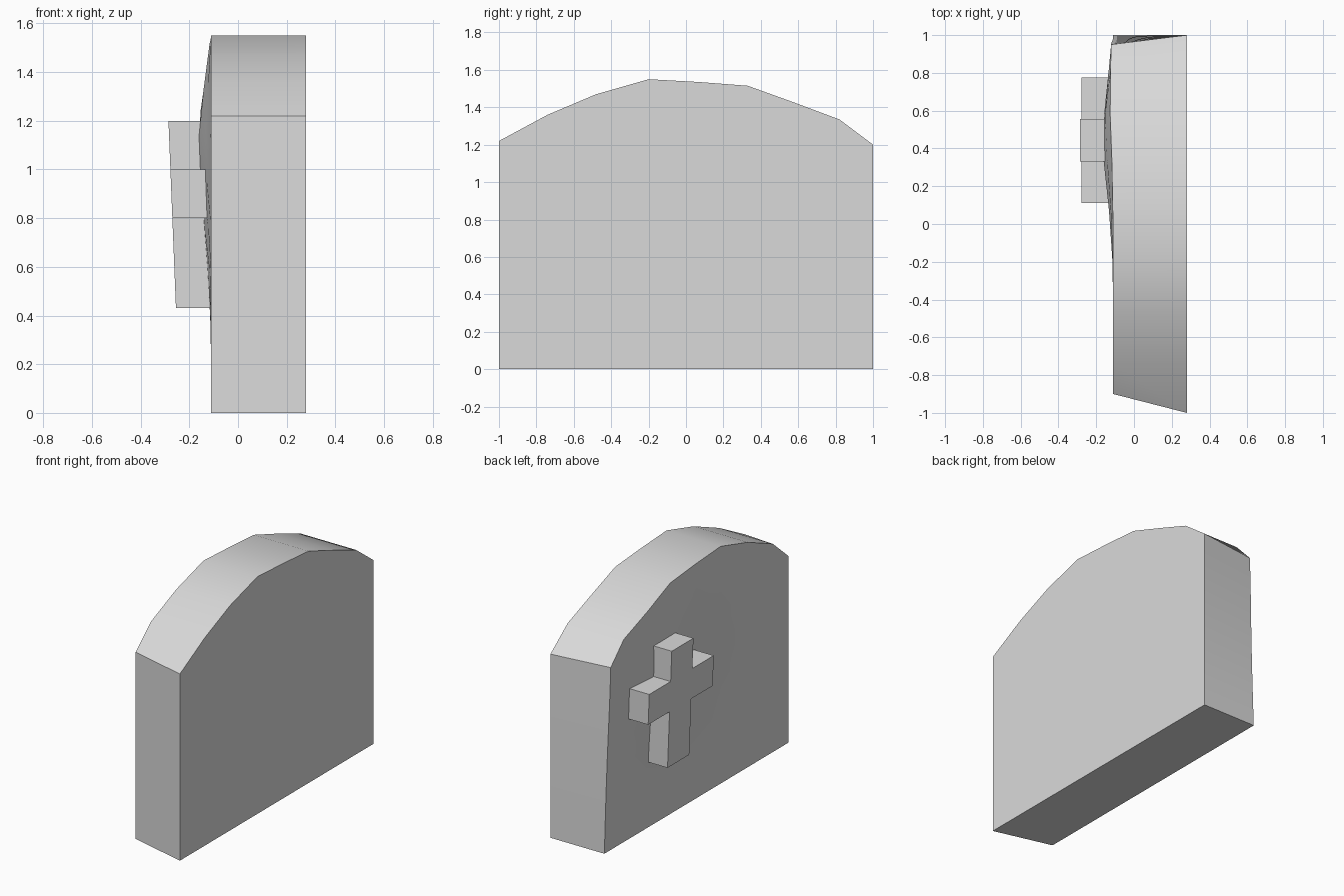
import bpy
import bmesh
import math

cube = bpy.data.objects.get("Cube")
if cube:
    bpy.data.objects.remove(cube, do_unlink=True)

stone = bpy.data.materials.new("light_grey_stone")
stone.use_nodes = True
colour = (0.7, 0.7, 0.7, 1)
stone.diffuse_color = colour
stone.node_tree.nodes["Principled BSDF"].inputs["Base Color"].default_value = colour


def finish(bm, name, smooth):
    bmesh.ops.recalc_face_normals(bm, faces=bm.faces)
    mesh = bpy.data.meshes.new(name)
    bm.to_mesh(mesh)
    bm.free()
    obj = bpy.data.objects.new(name, mesh)
    bpy.context.collection.objects.link(obj)
    mesh.materials.append(stone)
    if smooth:
        bpy.ops.object.select_all(action='DESELECT')
        obj.select_set(True)
        bpy.context.view_layer.objects.active = obj
        bpy.ops.object.shade_smooth_by_angle(angle=math.radians(30))
    return obj


# Headstone slab: two gridded faces joined around the rim
ARCH = [(-1, 1.22), (-0.74, 1.36), (-0.48, 1.47), (-0.2, 1.55), (0.07, 1.535),
        (0.33, 1.515), (0.58, 1.425), (0.82, 1.335), (1, 1.2)]
ROWS = 8


def bulge(y, z):
    spread = 0.5 if z < 1.15 else 0.26
    return 0.055 * math.exp(-((y - 0.45) / 0.4) ** 2 - ((z - 1.15) / spread) ** 2)


def face_grid(bm, carved):
    grid = []
    for i, (y, top) in enumerate(ARCH):
        low_y = high_y = y
        if carved and i == 0:
            low_y = high_y = -0.9
        if carved and i == len(ARCH) - 1:
            high_y = 0.95
        column = []
        for r in range(ROWS + 1):
            t = r / ROWS
            yy, z = low_y + (high_y - low_y) * t, top * t
            x = -0.11 - bulge(yy, z) * min(1, 3 * t) if carved else 0.28
            column.append(bm.verts.new((x, yy, z)))
        grid.append(column)
    for a, b in zip(grid, grid[1:]):
        for r in range(ROWS):
            bm.faces.new((a[r], b[r], b[r + 1], a[r + 1]))
    return grid


def rim(grid):
    bottom = [c[0] for c in grid]
    top = [c[-1] for c in grid]
    return bottom + grid[-1][1:] + top[-2::-1] + grid[0][-2:0:-1]


bm = bmesh.new()
carved_rim = rim(face_grid(bm, True))
plain_rim = rim(face_grid(bm, False))
for i in range(len(carved_rim)):
    j = (i + 1) % len(carved_rim)
    bm.faces.new((carved_rim[i], carved_rim[j], plain_rim[j], plain_rim[i]))
finish(bm, "headstone_slab", True)

# Raised cross, leaning slightly with the carved face
MID_Y = 0.443
half = [(0.112, 0.43), (0.112, 0.8), (0.333, 0.8),
        (0.333, 1.0), (0.112, 1.0), (0.112, 1.2)]
outline = [(MID_Y + w, z) for w, z in half]
outline += [(MID_Y - w, z) for w, z in reversed(half)]

bm = bmesh.new()
front = [bm.verts.new((-0.255 - 0.04 * (z - 0.43), y, z)) for y, z in outline]
back = [bm.verts.new((-0.1, y, z)) for y, z in outline]
bm.faces.new(front)
bm.faces.new(back[::-1])
for i in range(len(outline)):
    j = (i + 1) % len(outline)
    bm.faces.new((front[i], back[i], back[j], front[j]))
finish(bm, "raised_cross", False)
